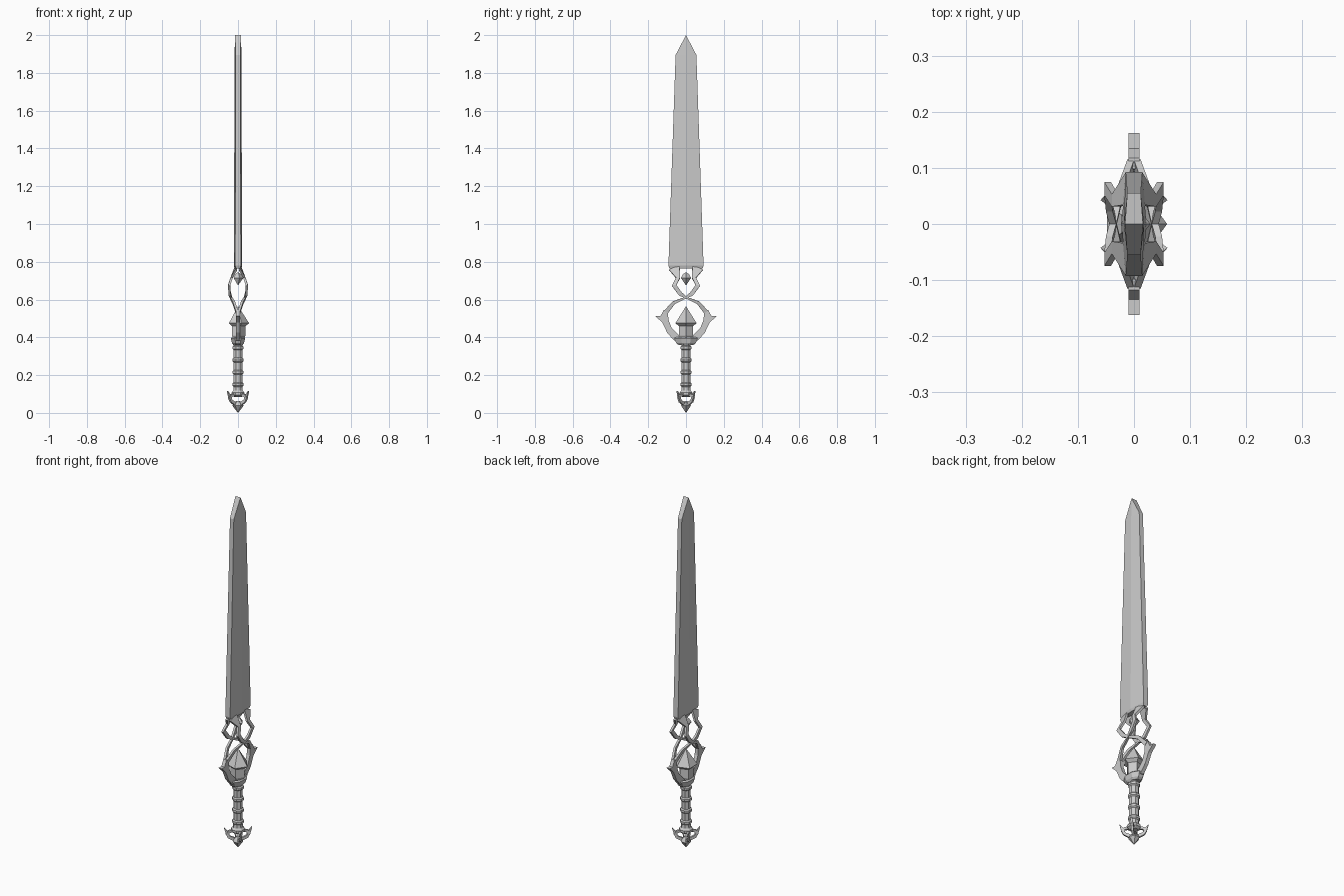
import bpy, bmesh, math
from mathutils import Vector

if "Cube" in bpy.data.objects:
    bpy.data.objects.remove(bpy.data.objects["Cube"])


def loft(name, rings, mirror=None):
    """Skin a list of equal-length point rings, cap the ends, optional mirror."""
    bm = bmesh.new()
    vs = [[bm.verts.new(p) for p in ring] for ring in rings]
    n = len(rings[0])
    for a, b in zip(vs, vs[1:]):
        for i in range(n):
            j = (i + 1) % n
            bm.faces.new((a[i], a[j], b[j], b[i]))
    bm.faces.new(vs[0][::-1])
    bm.faces.new(vs[-1])
    bmesh.ops.remove_doubles(bm, verts=bm.verts, dist=1e-5)
    bmesh.ops.recalc_face_normals(bm, faces=bm.faces)
    me = bpy.data.meshes.new(name)
    bm.to_mesh(me)
    bm.free()
    ob = bpy.data.objects.new(name, me)
    bpy.context.collection.objects.link(ob)
    if mirror:
        m = ob.modifiers.new("Mirror", 'MIRROR')
        m.use_axis = mirror
        m.use_mirror_merge = False
    return ob


def lathe(name, profile, n, phase=0.0, sy=1.0):
    """Faceted turned part from (radius, z) pairs."""
    ang = [phase + 2 * math.pi * i / n for i in range(n)]
    return loft(name, [[(r * math.cos(a), sy * r * math.sin(a), z) for a in ang]
                       for r, z in profile])


def strap(name, path, widths, thick, mirror, outward=(1, 0, 0)):
    """Rectangular bar following a path."""
    pts = [Vector(p) for p in path]
    rings = []
    for i, p in enumerate(pts):
        t = (pts[min(i + 1, len(pts) - 1)] - pts[max(i - 1, 0)]).normalized()
        side = t.cross(Vector(outward)).normalized()
        out = side.cross(t)
        w, h = side * widths[i] / 2, out * thick / 2
        rings.append([p + w + h, p - w + h, p - w - h, p + w - h])
    return loft(name, rings, mirror)


# Blade: flattened hexagonal section, tip is a short edge along x
def blade_ring(z, w, xc, xe):
    return [(xc, 0, z), (xe, w, z), (-xe, w, z), (-xc, 0, z), (-xe, -w, z), (xe, -w, z)]


loft("blade", [blade_ring(0.765, 0.088, 0.018, 0.011),
               blade_ring(0.78, 0.093, 0.022, 0.015),
               blade_ring(1.895, 0.055, 0.018, 0.012),
               blade_ring(2.0, 0.0, 0.016, 0.016)])

# Four crossing strands between wings and blade
strap("twisted_strand",
      [(0.006, 0.105, 0.535), (0.022, 0.065, 0.583), (0.036, 0.005, 0.608),
       (0.044, -0.03, 0.63), (0.047, -0.063, 0.675), (0.034, -0.042, 0.715),
       (0.010, -0.062, 0.768)],
      [0.024, 0.018, 0.010, 0.022, 0.024, 0.022, 0.06], 0.012, (True, True, False))

# Wings of the guard
wing = [(0.025, 0.375), (0.065, 0.385), (0.10, 0.425), (0.125, 0.478), (0.162, 0.512),
        (0.135, 0.512), (0.118, 0.545), (0.098, 0.545), (0.092, 0.49), (0.075, 0.448), (0.03, 0.405)]
loft("guard_wing", [[(x, y, z) for y, z in wing] for x in (-0.01, 0.01)], (False, True, False))

# Pentagonal crystals
lathe("large_crystal", [(0.030, 0.385), (0.040, 0.41), (0.040, 0.46), (0.059, 0.475), (0.0, 0.565)], 5)
lathe("small_crystal", [(0.0, 0.675), (0.029, 0.715), (0.016, 0.735), (0.0, 0.745)], 5)

# Collar under the guard
lathe("guard_collar", [(0.026, 0.36), (0.034, 0.37), (0.041, 0.395), (0.034, 0.402), (0.024, 0.39)],
      8, math.pi / 8, 1.65)

# Grip with raised bands
profile = [(0.022, 0.085), (0.036, 0.095), (0.036, 0.108), (0.027, 0.118)]
for z in (0.15, 0.215, 0.28, 0.345):
    profile += [(0.025, z - 0.012), (0.031, z - 0.006), (0.031, z + 0.006), (0.025, z + 0.012)]
profile += [(0.034, 0.37), (0.030, 0.385)]
lathe("grip", profile, 8, math.pi / 8)

# Pommel claws on the diagonals, each with an outward spike
d = (1, -1, 0)
strap("pommel_claw",
      [(0.018, 0.016, 0.098), (0.036, 0.032, 0.092), (0.044, 0.037, 0.08),
       (0.036, 0.031, 0.062), (0.012, 0.010, 0.046)],
      [0.014, 0.014, 0.015, 0.015, 0.018], 0.012, (True, True, False), d)
strap("claw_spike", [(0.040, 0.034, 0.075), (0.047, 0.040, 0.095), (0.056, 0.046, 0.115)],
      [0.018, 0.012, 0.001], 0.01, (True, True, False), d)

# Pommel point
lathe("pommel_point", [(0.0, 0.0), (0.030, 0.038), (0.022, 0.052), (0.010, 0.062)], 6)
